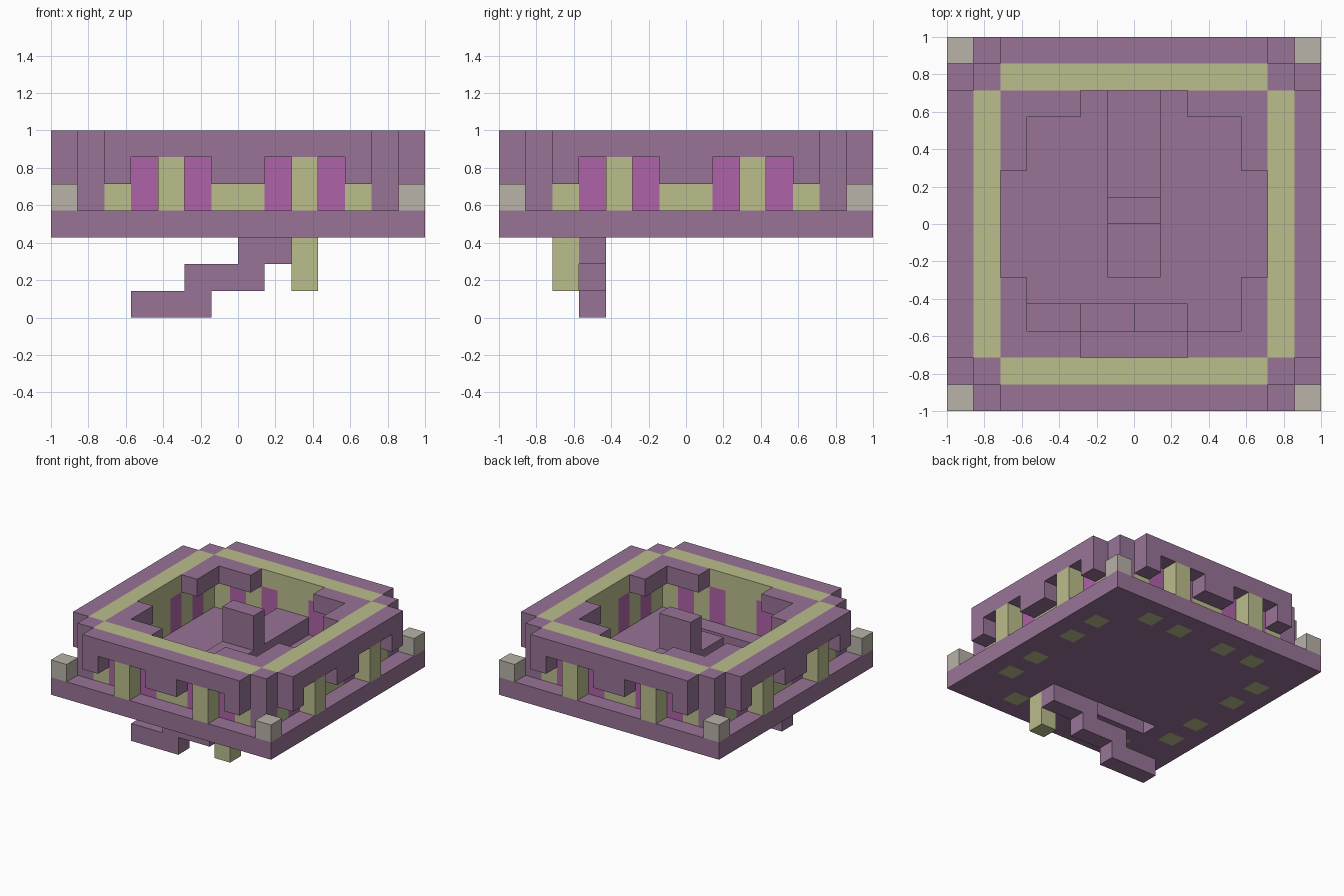
import bpy, bmesh
from mathutils import Vector

old = bpy.data.objects.get("Cube")
if old:
    bpy.data.objects.remove(old, do_unlink=True)

U = 1 / 7  # one block


def material(name, rgb):
    lin = [((c / 255 + 0.055) / 1.055) ** 2.4 for c in rgb] + [1]
    m = bpy.data.materials.new(name)
    m.use_nodes = True
    m.diffuse_color = lin
    m.node_tree.nodes["Principled BSDF"].inputs["Base Color"].default_value = lin
    return m


purple = material("purple_stone", (152, 116, 151))
cream = material("cream_stone", (187, 189, 140))
magenta = material("magenta_glass", (175, 98, 169))
grey = material("grey_stone", (184, 178, 168))


def box(x0, x1, y0, y1, z0, z1):
    """Set of block cells filling a box."""
    return {(x, y, z) for x in range(x0, x1) for y in range(y0, y1) for z in range(z0, z1)}


def mirror_x(cells):
    return cells | {(-1 - x, y, z) for x, y, z in cells}


def around(cells):
    """Repeat cells on all four sides."""
    out = set()
    for _ in range(4):
        out |= cells
        cells = {(-1 - y, x, z) for x, y, z in cells}
    return out


def build(name, cells, mat):
    """Outer skin of a set of cells, merged into large flat faces."""
    bm = bmesh.new()
    for cell in cells:
        centre = Vector(cell) + Vector((0.5, 0.5, 0.5))
        for axis in range(3):
            for sign in (-1, 1):
                n = Vector((0, 0, 0))
                n[axis] = sign
                if tuple(int(a + b) for a, b in zip(cell, n)) in cells:
                    continue
                u = Vector((n.y, n.z, n.x))
                v = n.cross(u)
                corners = [n - u - v, n + u - v, n + u + v, n - u + v]
                bm.faces.new([bm.verts.new((centre + c / 2) * U) for c in corners])
    bmesh.ops.remove_doubles(bm, verts=bm.verts, dist=0.001)
    bmesh.ops.dissolve_limit(bm, angle_limit=0.01, verts=bm.verts, edges=bm.edges)
    mesh = bpy.data.meshes.new(name)
    bm.to_mesh(mesh)
    bm.free()
    mesh.materials.append(mat)
    obj = bpy.data.objects.new(name, mesh)
    bpy.context.collection.objects.link(obj)


# Floor with a stairwell and stone sills set below the windows
window_cells = around(mirror_x(box(-4, -3, -6, -5, 4, 6) | box(-2, -1, -6, -5, 4, 6)))
sills = {(x, y, 3) for x, y, z in window_cells}
build("floor", box(-7, 7, -7, 7, 3, 4) - box(-4, 2, -4, -3, 3, 4) - sills, purple)
build("window_sills", sills, cream)

# Inner walls and windows
build("inner_walls", around(box(-5, 5, -6, -5, 4, 7)) - window_cells, cream)
build("windows", window_cells, magenta)

# Outer arches, pillars and corners
arches = mirror_x(box(-4, -1, -7, -6, 5, 6))
build("outer_arches", around(box(-5, 5, -7, -6, 5, 7) - arches), purple)
build("outer_pillars", around(mirror_x(box(-3, -2, -7, -6, 4, 6))), cream)
build("corner_columns", around(box(-6, -5, -6, -5, 4, 7)), purple)
build("corner_lamps", around(box(-7, -6, -7, -6, 4, 5)), grey)

# Overhead brackets in the inner corners
build("corner_brackets", around(box(-5, -2, -5, -4, 6, 7) | box(-5, -4, -5, -2, 6, 7)), purple)

# Central seat with a tall back and a raised walkway behind
build("seat", box(-1, 1, -2, 0, 4, 5), purple)
build("seat_back", box(-1, 1, 0, 1, 4, 7), purple)
build("walkway", box(-1, 1, 1, 5, 4, 5), purple)

# Hanging stairs and post
stairs = set()
for i in range(3):
    stairs |= box(2 * i - 4, 2 * i - 1, -4, -3, i, i + 1)
build("stairs", stairs, purple)
build("stair_post", box(2, 3, -5, -4, 1, 3), cream)
